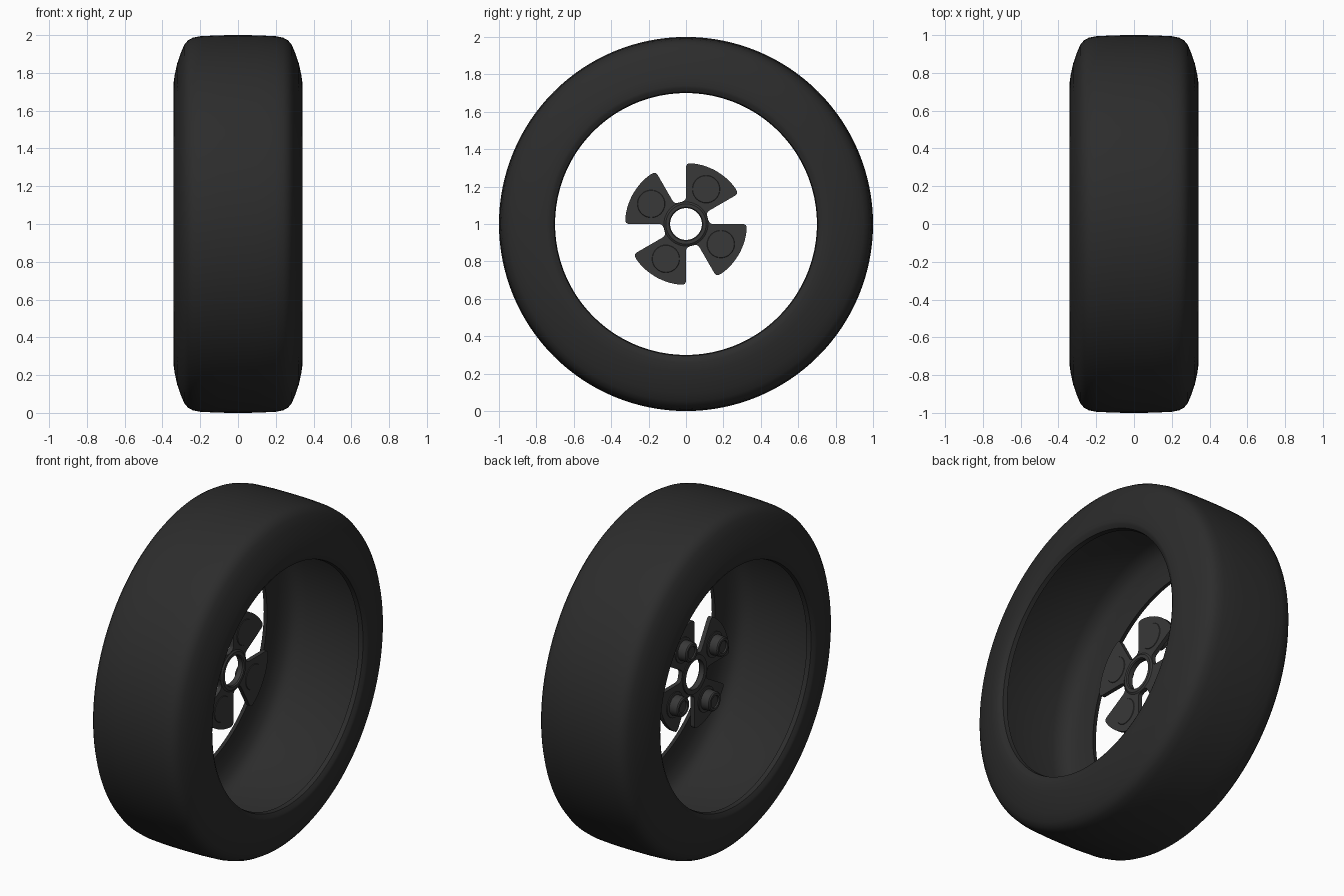
import bpy, bmesh
from math import cos, sin, pi, radians
from mathutils import Vector, Matrix

if "Cube" in bpy.data.objects:
    bpy.data.objects.remove(bpy.data.objects["Cube"])

AXLE = Vector((0, 0, 1))


def material(name, value):
    m = bpy.data.materials.new(name)
    m.diffuse_color = (value, value, value, 1)
    m.use_nodes = True
    m.node_tree.nodes["Principled BSDF"].inputs["Base Color"].default_value = m.diffuse_color
    return m


RUBBER = material("rubber", 0.025)
METAL = material("dark_metal", 0.04)


def finish(bm, name, mat, angle=35):
    bmesh.ops.recalc_face_normals(bm, faces=bm.faces)
    me = bpy.data.meshes.new(name)
    bm.to_mesh(me)
    bm.free()
    ob = bpy.data.objects.new(name, me)
    ob.location = AXLE
    me.materials.append(mat)
    bpy.context.collection.objects.link(ob)
    bpy.ops.object.select_all(action='DESELECT')
    ob.select_set(True)
    bpy.context.view_layer.objects.active = ob
    bpy.ops.object.shade_smooth_by_angle(angle=radians(angle))
    return ob


def revolve(name, profile, steps, mat, centre=(0, 0), angle=35):
    """Spin a closed (x, radius) profile around an axis parallel to x."""
    bm = bmesh.new()
    rings = []
    for i in range(steps):
        a = 2 * pi * i / steps
        rings.append([bm.verts.new((x, centre[0] + r * cos(a), centre[1] + r * sin(a)))
                      for x, r in profile])
    n = len(profile)
    for i in range(steps):
        p, q = rings[i], rings[(i + 1) % steps]
        for j in range(n):
            k = (j + 1) % n
            bm.faces.new((p[j], p[k], q[k], q[j]))
    bmesh.ops.remove_doubles(bm, verts=bm.verts, dist=1e-5)
    return finish(bm, name, mat, angle)


# Hollow tyre: half cross-section from tread over bead to inner liner, mirrored
half = [(0.10, 0.999), (0.20, 0.994), (0.24, 0.986), (0.265, 0.972), (0.285, 0.948),
        (0.303, 0.905), (0.322, 0.85), (0.335, 0.79), (0.342, 0.74), (0.338, 0.725),
        (0.325, 0.705), (0.30, 0.70), (0.298, 0.73), (0.29, 0.79), (0.27, 0.85),
        (0.235, 0.885), (0.18, 0.897)]
tyre = [(0, 1.0)] + half + [(0, 0.90)] + [(-x, r) for x, r in reversed(half)]
revolve("tyre", tyre, 128, RUBBER)


# Four-bladed hub plate outline, with rounded corners
def polar(r, deg):
    return Vector((r * cos(radians(deg)), r * sin(radians(deg))))


corners = []          # (point, rounding)
for start in (-60, 30, 120, 210):
    corners += [(polar(0.125, start), 0.02), (polar(0.326, start), 0.025)]
    corners += [(polar(0.326, start + d), 0) for d in range(8, 56, 4)]
    corners += [(polar(0.326, start + 60), 0.025), (polar(0.125, start + 60), 0.02)]

outline = []
for i, (p, r) in enumerate(corners):
    if r == 0:
        outline.append(p)
        continue
    a, b = corners[i - 1][0], corners[(i + 1) % len(corners)][0]
    s = p + (a - p).normalized() * min(r, (a - p).length * 0.8)
    e = p + (b - p).normalized() * min(r, (b - p).length * 0.8)
    for t in (0, 0.25, 0.5, 0.75, 1):
        outline.append(s * (1 - t) ** 2 + p * 2 * t * (1 - t) + e * t * t)

bm = bmesh.new()
hole = [polar(0.095, a) for a in range(0, 360, 9)]
edges = []
for loop in (outline, hole):
    vs = [bm.verts.new((-0.055, p.x, p.y)) for p in loop]
    edges += [bm.edges.new((vs[i - 1], vs[i])) for i in range(len(vs))]
bmesh.ops.triangle_fill(bm, edges=edges, use_beauty=True)
ext = bmesh.ops.extrude_face_region(bm, geom=bm.faces[:])
moved = [g for g in ext["geom"] if isinstance(g, bmesh.types.BMVert)]
bmesh.ops.translate(bm, verts=moved, vec=(0.025, 0, 0))
finish(bm, "hub_plate", METAL)

# Collar around the axle hole
revolve("hub_collar", [(-0.06, 0.085), (-0.06, 0.112), (-0.03, 0.118),
                       (-0.023, 0.108), (-0.023, 0.09), (-0.03, 0.085)], 48, METAL)

# One bolt per blade: flush pad on one side, stepped head on the other
bolt = [(-0.027, 0), (-0.027, 0.072), (-0.03, 0.074), (-0.06, 0.074), (-0.062, 0.058),
        (-0.11, 0.056), (-0.116, 0.05), (-0.116, 0.036), (-0.108, 0.034), (-0.108, 0)]
for i, deg in enumerate((-30, 60, 150, 240)):
    revolve(f"hub_bolt_{i + 1}", bolt, 32, METAL, centre=polar(0.215, deg), angle=30)
